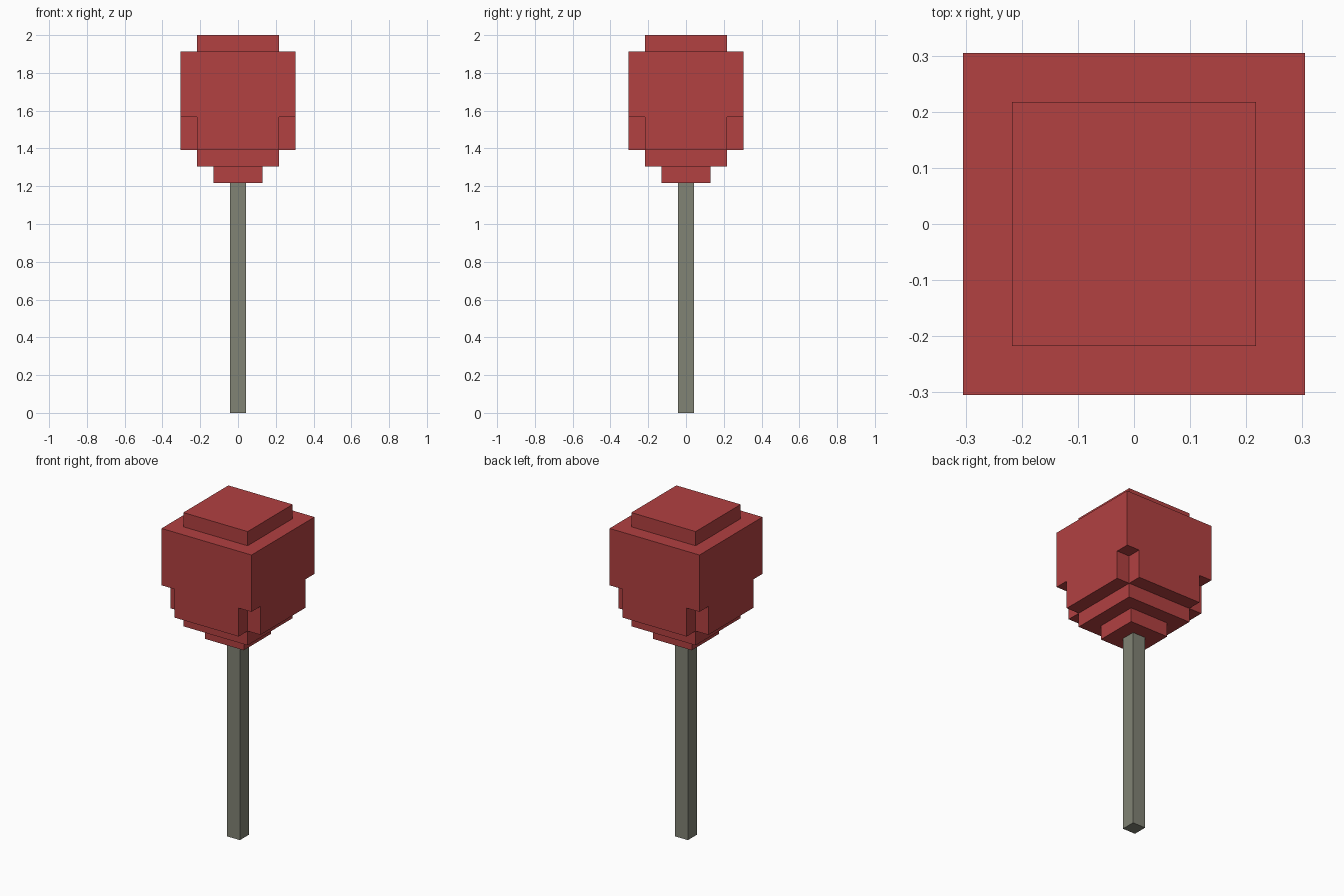
import bpy

cube = bpy.data.objects.get("Cube")
if cube:
    bpy.data.objects.remove(cube, do_unlink=True)

U = 2 / 23  # one block unit: the whole tree is 23 units tall


def material(name, rgb):
    mat = bpy.data.materials.new(name)
    mat.use_nodes = True
    mat.diffuse_color = (*rgb, 1)
    bsdf = next(n for n in mat.node_tree.nodes if n.type == "BSDF_PRINCIPLED")
    bsdf.inputs["Base Color"].default_value = (*rgb, 1)
    return mat


def prism(name, outline, bottom, top, mat):
    """Extrude a counter-clockwise outline, all in block units."""
    n = len(outline)
    verts = [(x * U, y * U, z * U) for z in (bottom, top) for x, y in outline]
    faces = [tuple(reversed(range(n))), tuple(range(n, 2 * n))]
    faces += [(i, (i + 1) % n, (i + 1) % n + n, i + n) for i in range(n)]
    mesh = bpy.data.meshes.new(name)
    mesh.from_pydata(verts, [], faces)
    mesh.materials.append(mat)
    obj = bpy.data.objects.new(name, mesh)
    bpy.context.collection.objects.link(obj)
    return obj


def four_corners(points):
    """Repeat one corner's points around the vertical axis."""
    outline = []
    for _ in range(4):
        outline += points
        points = [(-y, x) for x, y in points]
    return outline


def square(half):
    return four_corners([(half, half)])


red = material("red leaves", (0.445, 0.052, 0.053))
grey = material("grey green bark", (0.22, 0.228, 0.178))

# Trunk
prism("trunk", square(0.5), 0, 14, grey)

# Crown, stepped from the underside to the top
prism("crown_base", square(1.5), 14, 15, red)
prism("crown_lower_step", square(2.5), 15, 16, red)
notched = four_corners([(3.5, 2.5), (2.5, 2.5), (2.5, 3.5)])
prism("crown_notched_layer", notched, 16, 18, red)
prism("crown_body", square(3.5), 18, 22, red)
prism("crown_cap", square(2.5), 22, 23, red)
